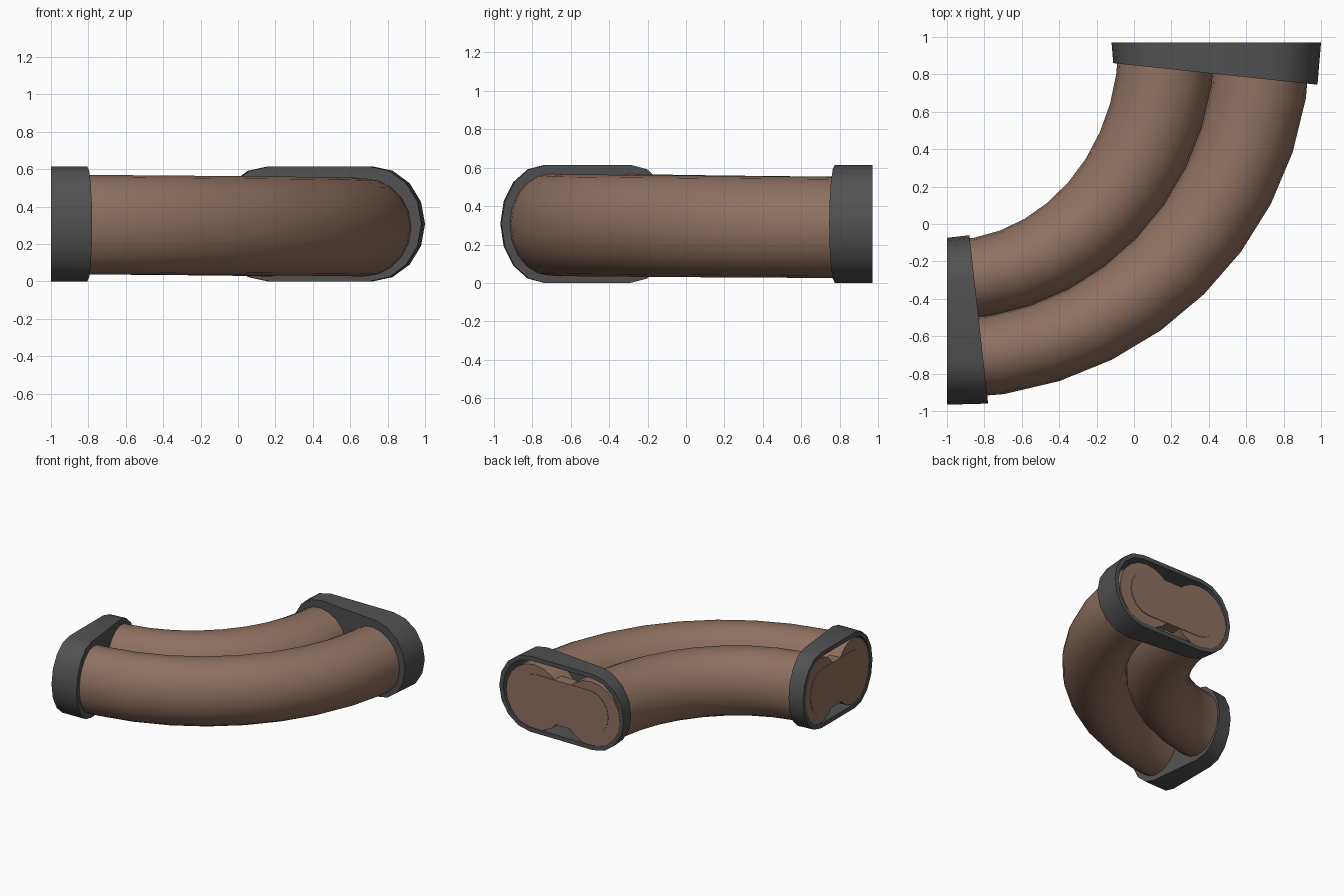
import bpy, bmesh
from math import sin, cos, pi, radians

if "Cube" in bpy.data.objects:
    bpy.data.objects.remove(bpy.data.objects["Cube"], do_unlink=True)


def material(name, rgb):
    m = bpy.data.materials.new(name)
    m.use_nodes = True
    color = (*rgb, 1)
    m.diffuse_color = color
    bsdf = m.node_tree.nodes["Principled BSDF"]
    bsdf.inputs["Base Color"].default_value = color
    bsdf.inputs["Roughness"].default_value = 0.8
    return m


BROWN = material("warm brown", (0.275, 0.163, 0.116))
GREY = material("dark grey", (0.082, 0.082, 0.082))


def finish(name, bm, mat, angle):
    bmesh.ops.recalc_face_normals(bm, faces=bm.faces[:])
    mesh = bpy.data.meshes.new(name)
    bm.to_mesh(mesh)
    bm.free()
    mesh.materials.append(mat)
    ob = bpy.data.objects.new(name, mesh)
    bpy.context.collection.objects.link(ob)
    bpy.ops.object.select_all(action="DESELECT")
    ob.select_set(True)
    bpy.context.view_layer.objects.active = ob
    bpy.ops.object.shade_smooth_by_angle(angle=radians(angle))
    return ob


def bridge(bm, a, b):
    n = len(a)
    for i in range(n):
        j = (i + 1) % n
        bm.faces.new((a[i], a[j], b[j], b[i]))


# Bent tubes: quarter turns about a shared corner, wider towards the back end
def tube(name, a, b, sides=20, steps=10):
    bm = bmesh.new()
    rings = []
    for s in range(steps + 1):
        f = s / steps
        t = min(max(f * pi / 2, 0.003), pi / 2 - 0.003)
        zc, rz = 0.305 - 0.017 * f, 0.266 - 0.003 * f
        ring = []
        for k in range(sides):
            p = 2 * pi * k / sides
            ra, rb = a + 0.258 * cos(p), b + 0.213 * cos(p)
            ring.append(bm.verts.new((-1 + ra * sin(t), 0.97 - rb * cos(t), zc + rz * sin(p))))
        rings.append(ring)
    for lower, upper in zip(rings, rings[1:]):
        bridge(bm, lower, upper)
    bm.faces.new(rings[0])
    bm.faces.new(rings[-1])
    finish(name, bm, BROWN, 40)


tube("inner_tube", 1.175, 1.27)
tube("outer_tube", 1.685, 1.69)


# Rounded slot outline as (u, z) pairs
def slot(center, half, round_u, half_z, z=0.3075, n=8):
    pts = []
    for side in (1, -1):
        for k in range(n + 1):
            p = -pi / 2 + pi * k / n
            pts.append((center + side * (half - round_u + round_u * cos(p)),
                        z + side * half_z * sin(p)))
    return pts


def back_end(u, d):
    return (u, 0.97 - d)


def left_end(u, d):
    return (-1 + d, u)


def back_depth(u):
    return 0.11 + 0.115 * (u + 0.11) / 1.09


def left_depth(u):
    return 0.12 - 0.1 * (u + 0.06) / 0.9


# Collar: hollow band with a slanted inner edge, closed around the tubes
def collar(name, place, depth, end, slant, round_u):
    bm = bmesh.new()

    def loop(span, wall, depth_at):
        pts = slot(span[0], span[1] - wall, round_u - wall, 0.3075 - wall)
        return [bm.verts.new((*place(u, depth_at(u)), z)) for u, z in pts]

    def flush(u):
        return 0.0

    loops = [loop(slant, 0, depth), loop(end, 0, flush),
             loop(end, 0.035, flush), loop(slant, 0.035, depth)]
    for i in range(4):
        bridge(bm, loops[i], loops[(i + 1) % 4])
    bm.faces.new(loops[3])
    finish(name, bm, GREY, 35)


collar("back_collar", back_end, back_depth, (0.44, 0.56), (0.435, 0.546), 0.28)
collar("left_collar", left_end, left_depth, (-0.52, 0.446), (-0.51, 0.45), 0.23)


# Slot-shaped plug joining the two tube ends
def plug(name, place, center, half, round_u):
    bm = bmesh.new()
    pts = slot(center, half, round_u, 0.18, 0.297)
    front, rear = [[bm.verts.new((*place(u, d), z)) for u, z in pts] for d in (0, 0.09)]
    bridge(bm, front, rear)
    bm.faces.new(front)
    bm.faces.new(rear)
    finish(name, bm, BROWN, 35)


plug("back_plug", back_end, 0.43, 0.41, 0.17)
plug("left_plug", left_end, -0.51, 0.34, 0.14)
